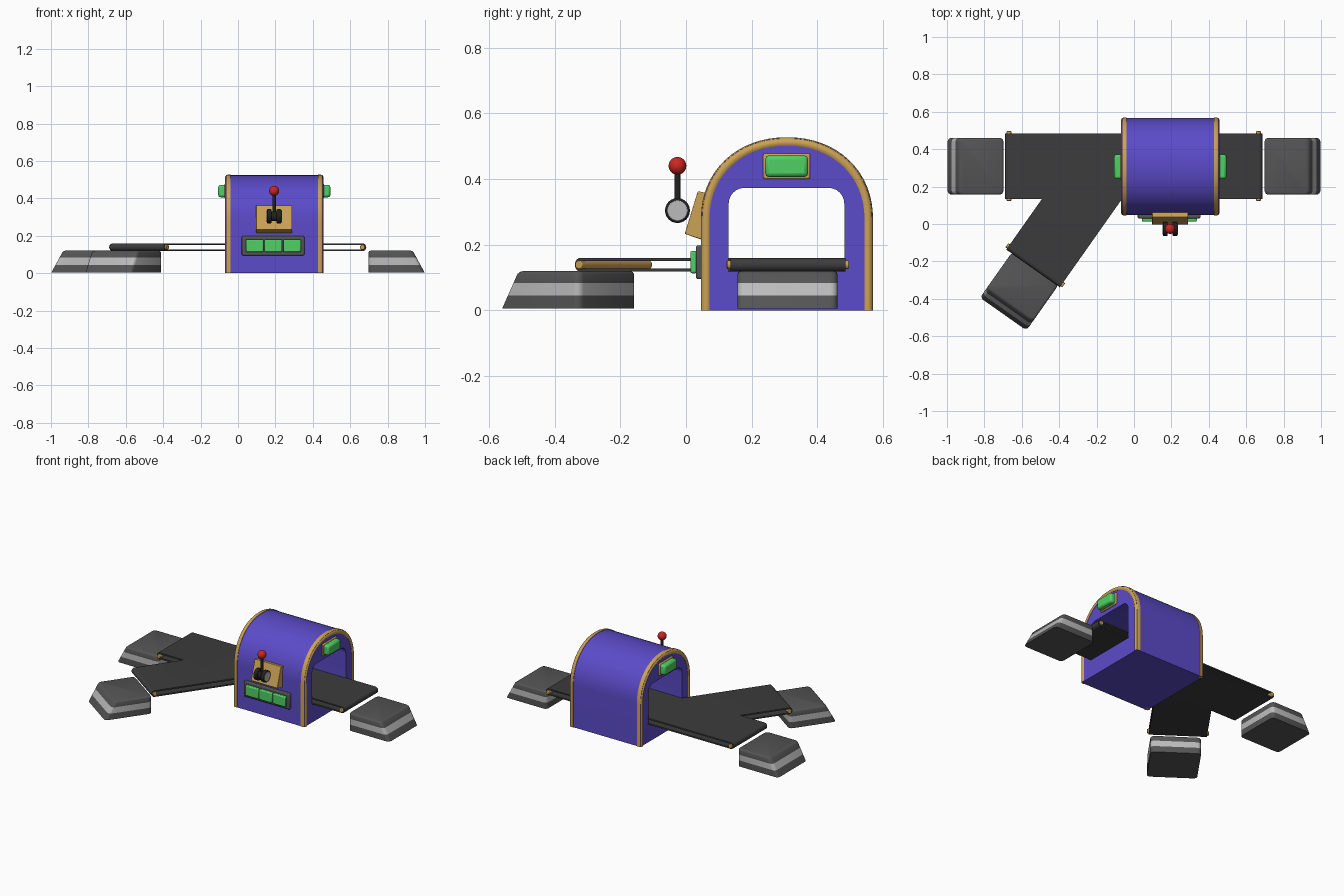
import bpy, bmesh
from math import sin, cos, pi, radians
from mathutils import Vector, Matrix

if "Cube" in bpy.data.objects:
    bpy.data.objects.remove(bpy.data.objects["Cube"])


def material(name, rgb):
    m = bpy.data.materials.new(name)
    m.diffuse_color = (*rgb, 1)
    m.use_nodes = True
    m.node_tree.nodes["Principled BSDF"].inputs["Base Color"].default_value = m.diffuse_color
    return m


PURPLE = material("purple", (0.105, 0.07, 0.58))
GOLD = material("gold", (0.6, 0.36, 0.09))
GREEN = material("green", (0.08, 0.63, 0.13))
RED = material("red", (0.6, 0.02, 0.015))
BLACK = material("black", (0.015, 0.015, 0.015))
RUBBER = material("rubber", (0.045, 0.045, 0.045))
DARK = material("dark grey", (0.09, 0.09, 0.09))
LIGHT = material("light grey", (0.5, 0.5, 0.5))


def finish(name, bm, mats, bevel=0, angle=40):
    bmesh.ops.recalc_face_normals(bm, faces=bm.faces)
    me = bpy.data.meshes.new(name)
    bm.to_mesh(me)
    bm.free()
    for m in mats:
        me.materials.append(m)
    me.shade_smooth()
    me.set_sharp_from_angle(angle=radians(angle))
    ob = bpy.data.objects.new(name, me)
    bpy.context.collection.objects.link(ob)
    if bevel:
        b = ob.modifiers.new("bevel", 'BEVEL')
        b.width, b.segments, b.limit_method = bevel, 2, 'ANGLE'
    return ob


def loft(name, rings, mats, cyclic=False, bevel=0, stripe=lambda i: 0):
    """Skin a list of closed sections; cap the ends unless cyclic."""
    bm = bmesh.new()
    vs = [[bm.verts.new(p) for p in r] for r in rings]
    n = len(vs[0])
    for i in range(len(vs) if cyclic else len(vs) - 1):
        a, b = vs[i], vs[(i + 1) % len(vs)]
        for j in range(n):
            k = (j + 1) % n
            bm.faces.new((a[j], a[k], b[k], b[j])).material_index = stripe(i)
    if not cyclic:
        bm.faces.new(vs[0])
        bm.faces.new(vs[-1])
    return finish(name, bm, mats, bevel)


def box(name, lo, hi, mat, bevel=0.006):
    bm = bmesh.new()
    bmesh.ops.create_cube(bm, size=1)
    lo, hi = Vector(lo), Vector(hi)
    for v in bm.verts:
        v.co = (lo + hi) / 2 + v.co * (hi - lo)
    return finish(name, bm, [mat], bevel)


def rod(name, a, b, r, mat, bevel=0.003):
    a, b = Vector(a), Vector(b)
    bm = bmesh.new()
    rot = (b - a).to_track_quat('Z', 'Y').to_matrix().to_4x4()
    bmesh.ops.create_cone(bm, cap_ends=True, segments=24, radius1=r, radius2=r,
                          depth=(b - a).length, matrix=Matrix.Translation((a + b) / 2) @ rot)
    return finish(name, bm, [mat], bevel)


# Housing: arched profile with a tunnel, extruded along x
X0, X1, YC = -0.069, 0.457, 0.3075


def arch(inset):
    w, h, base = 0.262 - inset, 0.25 - inset, 0.277
    pts = [(YC - w, 0)]
    for i in range(33):
        a = pi - pi * i / 32
        c, s = cos(a), sin(a)
        pts.append((YC + w * (abs(c) ** 0.94) * (1 if c > 0 else -1), base + h * max(s, 0) ** 0.94))
    return pts + [(YC + w, 0)]


def arc(cx, cy, r, a0, a1, n=6):
    return [(cx + r * cos(radians(a0 + (a1 - a0) * i / n)),
             cy + r * sin(radians(a0 + (a1 - a0) * i / n))) for i in range(n + 1)]


tunnel = [(0.13, 0.118), (0.482, 0.118)] + arc(0.434, 0.325, 0.048, 0, 90) + arc(0.178, 0.325, 0.048, 90, 180)
cu = bpy.data.curves.new("housing_profile", 'CURVE')
cu.dimensions, cu.fill_mode = '2D', 'BOTH'
cu.extrude = (X1 - X0) / 2 - 0.006
for pts in (arch(0.003), tunnel):
    sp = cu.splines.new('POLY')
    sp.points.add(len(pts) - 1)
    for p, (y, z) in zip(sp.points, pts):
        p.co = (y, z, 0, 1)
    sp.use_cyclic_u = True
tmp = bpy.data.objects.new("housing_profile", cu)
bpy.context.collection.objects.link(tmp)
flat = bpy.data.meshes.new_from_object(tmp.evaluated_get(bpy.context.evaluated_depsgraph_get()))
bpy.data.objects.remove(tmp)
bm = bmesh.new()
bm.from_mesh(flat)
for v in bm.verts:
    v.co = ((X0 + X1) / 2 + v.co.z, v.co.x, v.co.y)
bmesh.ops.remove_doubles(bm, verts=bm.verts, dist=1e-5)
for f in bm.faces:
    f.material_index = 0
finish("housing", bm, [PURPLE])

# Gold edge trims and side lamps
for side, x, d in (("left", X0, 1), ("right", X1, -1)):
    section = [(0.03, 0), (0.014, 0), (0.005, 0.004), (0, 0.012), (0, 0.02), (0.004, 0.026), (0.03, 0.026)]
    outlines = [[(x + d * dx, y, z) for y, z in arch(o)] for dx, o in section]
    loft(side + "_trim", list(zip(*outlines)), [GOLD])

    def slab(name, x_in, x_out, y0, y1, z0, z1, mat, bev):
        a, b = sorted((x + d * x_in, x - d * x_out))
        box(name, (a, y0, z0), (b, y1, z1), mat, bev)
    slab(side + "_lamp_frame", 0.012, 0.004, 0.235, 0.378, 0.4, 0.478, GOLD, 0.005)
    slab(side + "_lamp", 0.012, 0.037, 0.241, 0.372, 0.406, 0.472, GREEN, 0.012)

# Front button panel
box("button_panel", (0.02, 0.03, 0.095), (0.355, 0.06, 0.198), DARK)
for i in range(3):
    x = 0.089 + 0.1 * i
    box(f"button_{i + 1}", (x - 0.047, 0.013, 0.113), (x + 0.047, 0.035, 0.181), GREEN, 0.006)

# Lever with sloped mount
mount = [(0.075, 0.355), (0.036, 0.363), (-0.004, 0.233), (0.046, 0.216), (0.06, 0.216)]
loft("lever_mount", [[(x, y, z) for y, z in mount] for x in (0.097, 0.29)], [GOLD], bevel=0.003)
LX, LY, LZ = 0.193, -0.026, 0.304
rod("lever_hub", (LX - 0.03, LY, LZ), (LX + 0.03, LY, LZ), 0.026, BLACK)
for side, s in (("left", -1), ("right", 1)):
    rod(side + "_lever_disc", (LX + s * 0.013, LY, LZ), (LX + s * 0.039, LY, LZ), 0.038, BLACK, 0.005)
    rod(side + "_lever_cap", (LX + s * 0.03, LY, LZ), (LX + s * 0.041, LY, LZ), 0.031, LIGHT, 0.001)
rod("lever_stick", (LX, LY, LZ), (LX, LY, 0.43), 0.009, BLACK, 0)
bm = bmesh.new()
bmesh.ops.create_uvsphere(bm, u_segments=24, v_segments=14, radius=0.027,
                          matrix=Matrix.Translation((LX, LY, 0.44)))
finish("lever_knob", bm, [RED])

# Hollow conveyor belts: main loop and angled branch
ZC, RO, RI, HALF = 0.139, 0.021, 0.012, 0.175


def belt_ring(origin, d, p, s_of, a):
    ring = []
    for w, r in ((-HALF, RO), (HALF, RO), (HALF, RI), (-HALF, RI)):
        q = origin + p * w + d * (s_of(w) + r * cos(a))
        ring.append((q.x, q.y, ZC + r * sin(a)))
    return ring


N = 10
half_turn = [pi / 2 - pi * i / N for i in range(N + 1)]
mid, ex, ey = Vector((0, 0.31)), Vector((1, 0)), Vector((0, 1))
rings = [belt_ring(mid, ex, ey, lambda w: 0.665, a) for a in half_turn]
rings += [belt_ring(mid, ex, ey, lambda w: -0.668, a - pi) for a in half_turn]
loft("main_belt", rings, [RUBBER], cyclic=True)

ANG = radians(234.8)
end = Vector((-0.54, -0.2375))
d = Vector((cos(ANG), sin(ANG)))
p = Vector((-d.y, d.x))


def join(w):
    return (0.136 - end.y - w * p.y) / d.y


rings = [belt_ring(end, d, p, join, pi / 2)]
rings += [belt_ring(end, d, p, lambda w: -RO, a) for a in half_turn]
rings += [belt_ring(end, d, p, join, -pi / 2)]
loft("branch_belt", rings, [RUBBER])

# Belt rollers
for name, c, ax in (("right_roller", Vector((0.665, 0.31)), ey),
                    ("left_roller", Vector((-0.668, 0.31)), ey),
                    ("branch_roller", end - d * RO, p)):
    a, b = c - ax * 0.186, c + ax * 0.186
    rod(name, (a.x, a.y, ZC), (b.x, b.y, ZC), 0.0135, GOLD)


# Striped end ramps
def ramp(name, pos, ang):
    rings = []
    for z, g in ((0.006, 0), (0.046, 0), (0.084, 0), (0.112, 0), (0.118, 0.003), (0.121, 0.01)):
        x0, x1, h, r = -0.302 + g, -0.065 * z / 0.12 - g, 0.152 - g, 0.022
        pts = (arc(x1 - r, h - r, r, 0, 90, 4) + arc(x0 + r, h - r, r, 90, 180, 4)
               + arc(x0 + r, -h + r, r, 180, 270, 4) + arc(x1 - r, -h + r, r, 270, 360, 4))
        rings.append([(x, y, z - 0.001) for x, y in pts])
    ob = loft(name, rings, [DARK, LIGHT], stripe=lambda i: int(i == 1))
    ob.location = (*pos, 0)
    ob.rotation_euler.z = ang


ramp("right_ramp", (1, 0.309), 0)
ramp("left_ramp", (-1, 0.309), pi)
ramp("branch_ramp", (-0.701, -0.484), ANG)
